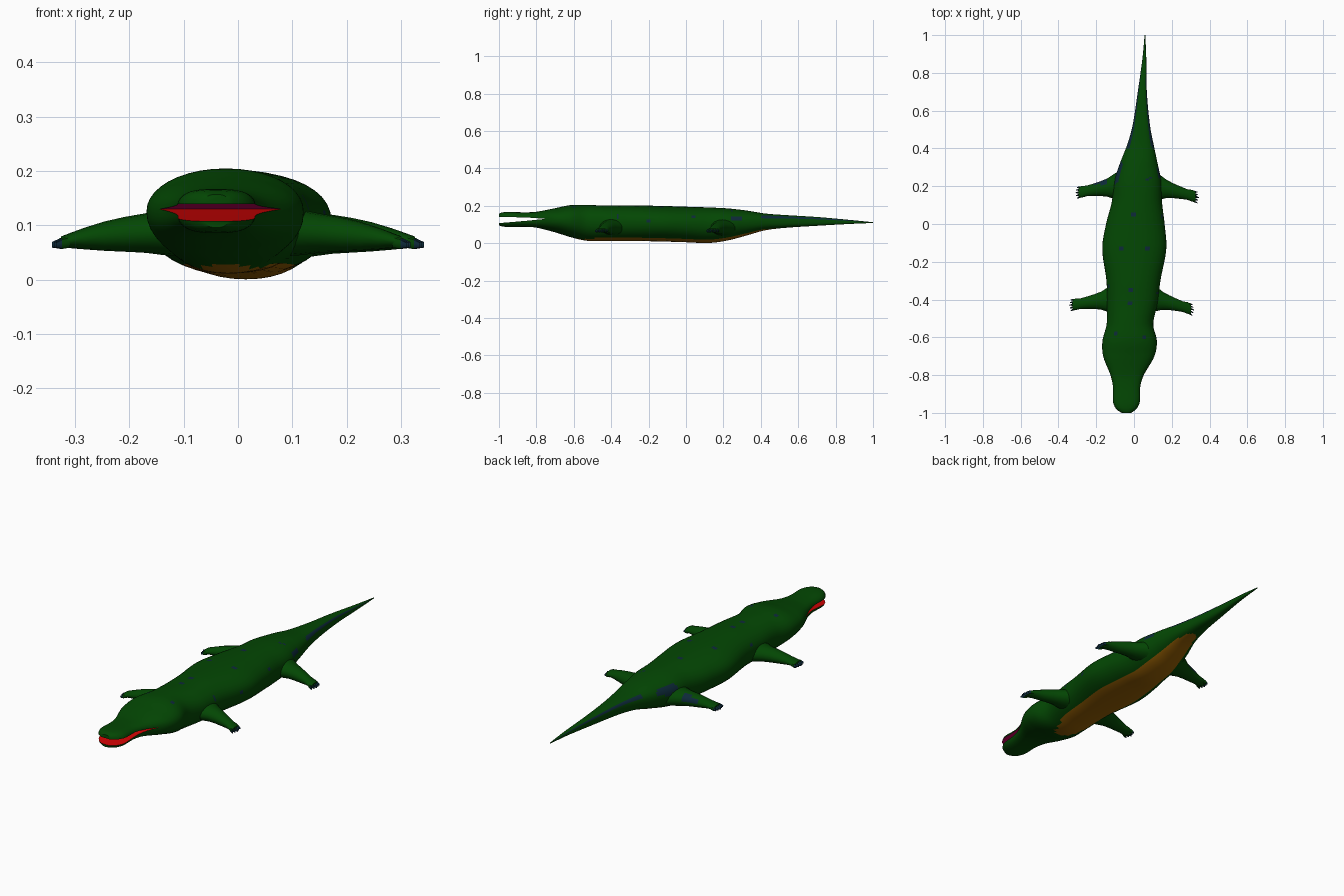
import bpy, bmesh, math
from mathutils import Vector

if "Cube" in bpy.data.objects:
    bpy.data.objects.remove(bpy.data.objects["Cube"])


def material(name, rgb):
    m = bpy.data.materials.new(name)
    m.diffuse_color = (*rgb, 1)
    m.use_nodes = True
    m.node_tree.nodes["Principled BSDF"].inputs["Base Color"].default_value = m.diffuse_color
    return m


MATS = [material("green skin", (0.001, 0.063, 0.001)),
        material("red mouth", (0.65, 0.001, 0.001)),
        material("orange brown belly", (0.30, 0.112, 0.001)),
        material("dark navy marks", (0.004, 0.022, 0.040)),
        material("magenta palate", (0.62, 0.001, 0.12))]
GREEN, RED, BELLY, NAVY, PALATE = range(5)


def loft(bm, rings, mat=GREEN):
    """Skin a list of rings and cap both ends."""
    loops = [[bm.verts.new(p) for p in r] for r in rings]
    n = len(loops[0])
    faces = [bm.faces.new((a[i], a[(i + 1) % n], b[(i + 1) % n], b[i]))
             for a, b in zip(loops, loops[1:]) for i in range(n)]
    faces += [bm.faces.new(loops[0][::-1]), bm.faces.new(loops[-1])]
    for f in faces:
        f.material_index = mat
    return faces


def finish(bm, name):
    bmesh.ops.recalc_face_normals(bm, faces=bm.faces[:])
    me = bpy.data.meshes.new(name)
    bm.to_mesh(me)
    bm.free()
    for m in MATS:
        me.materials.append(m)
    ob = bpy.data.objects.new(name, me)
    bpy.context.collection.objects.link(ob)
    return ob


def smooth(ob):
    bpy.ops.object.select_all(action='DESELECT')
    ob.select_set(True)
    bpy.context.view_layer.objects.active = ob
    bpy.ops.object.shade_smooth_by_angle(angle=math.radians(40))


# Body sections: y, left x, right x, bottom z, top z
KEYS = [(-1.00, -0.065, -0.015, 0.096, 0.157), (-0.985, -0.090, 0.008, 0.090, 0.164),
        (-0.95, -0.110, 0.030, 0.086, 0.167), (-0.86, -0.112, 0.034, 0.087, 0.165),
        (-0.80, -0.125, 0.052, 0.083, 0.168), (-0.70, -0.163, 0.108, 0.058, 0.187),
        (-0.62, -0.167, 0.121, 0.033, 0.203), (-0.53, -0.145, 0.102, 0.013, 0.204),
        (-0.42, -0.143, 0.125, 0.012, 0.201), (-0.30, -0.146, 0.140, 0.012, 0.202),
        (-0.13, -0.168, 0.171, 0.009, 0.199), (0.00, -0.148, 0.162, 0.005, 0.195),
        (0.12, -0.117, 0.148, 0.001, 0.191), (0.22, -0.106, 0.145, 0.014, 0.186),
        (0.32, -0.075, 0.125, 0.040, 0.175), (0.42, -0.036, 0.104, 0.068, 0.159),
        (0.52, -0.008, 0.085, 0.081, 0.151), (0.70, 0.020, 0.068, 0.093, 0.140),
        (0.88, 0.045, 0.065, 0.103, 0.124), (1.00, 0.056, 0.060, 0.108, 0.112)]


def section(y):
    """Smooth interpolation through the key sections."""
    i = 0
    while i < len(KEYS) - 2 and y > KEYS[i + 1][0]:
        i += 1
    a, b = KEYS[i], KEYS[i + 1]
    p, q = KEYS[max(i - 1, 0)], KEYS[min(i + 2, len(KEYS) - 1)]
    h = b[0] - a[0]
    t = (y - a[0]) / h
    out = []
    for k in range(1, 5):
        m0 = (b[k] - p[k]) / (b[0] - p[0]) * h
        m1 = (q[k] - a[k]) / (q[0] - a[0]) * h
        out.append((2*t**3 - 3*t**2 + 1)*a[k] + (t**3 - 2*t**2 + t)*m0
                   + (3*t**2 - 2*t**3)*b[k] + (t**3 - t**2)*m1)
    return out


def body_ring(y, n=40):
    """Rounded section, boxier along the jaws and the tail."""
    xl, xr, zb, zt = section(y)
    cx, hw, cz = (xl + xr) / 2, (xr - xl) / 2, zb + 0.53 * (zt - zb)
    boxy = max(min(1, max(0, (-0.68 - y) / 0.14)), min(1, max(0, (y - 0.3) / 0.2)))
    e = 0.92 - 0.22 * boxy
    ring = []
    for i in range(n):
        c, s = math.cos(math.tau * i / n), math.sin(math.tau * i / n)
        c = math.copysign(abs(c) ** e, c)
        s = math.copysign(abs(s) ** e, s)
        ring.append((cx + hw * c, y, cz + s * (zt - cz if s > 0 else cz - zb)))
    return ring


# Body, head and tail
bm = bmesh.new()
ys = [-1, -0.995, -0.985, -0.97] + [-0.95 + 0.01 * i for i in range(194)] + [0.99, 1]
loft(bm, [body_ring(y) for y in ys])
for f in bm.faces:
    c = f.calc_center_median()
    xl, xr, zb, zt = section(c.y)
    u = (c.x - (xl + xr) / 2) / ((xr - xl) / 2)
    v = (c.z - zb) / (zt - zb)
    if -0.60 + 0.35 * u * u < c.y < 0.50 - 0.1 * u * u and v < 0.4 and abs(u) < 0.6:
        f.material_index = BELLY
    elif 0.40 < c.y < 0.98 and v > 0.65 and 0.80 < abs(u) < 0.965:
        f.material_index = NAVY          # tail streaks
    elif math.hypot((c.y - 0.27) / (0.06 if u < 0 else 0.035),
                    (v - 0.7) / (0.14 if u < 0 else 0.08)) < 1 and abs(u) > 0.5:
        f.material_index = NAVY          # patches behind the hips
# small skin spots: the faces nearest each point
SPOTS = [(0.08, 0.24, 0.18), (0.01, 0.05, 0.2), (-0.06, -0.13, 0.2), (0.06, -0.13, 0.2),
         (-0.02, -0.42, 0.2), (-0.1, -0.58, 0.19), (0.055, -0.6, 0.2), (-0.02, -0.35, 0.2),
         (0.12, -0.36, 0.14), (0.15, 0.04, 0.135), (0.16, -0.2, 0.12), (-0.13, -0.33, 0.15)]
for s in SPOTS:
    near = sorted(bm.faces, key=lambda f: (f.calc_center_median() - Vector(s)).length_squared)
    for f in near[:2]:
        f.material_index = NAVY
body = finish(bm, "body")

# Open mouth, cut with a wedge whose faces colour the floor and palate
bm = bmesh.new()
wedge = [(-1.1, 0.104), (-0.99, 0.108), (-0.86, 0.119), (-0.75, 0.130), (-0.86, 0.138), (-1.1, 0.141)]
loft(bm, [[(x, y, z) for y, z in wedge] for x in (-0.3, 0.3)], RED)
for f in bm.faces:
    if f.calc_center_median().z > 0.131:
        f.material_index = PALATE
cutter = finish(bm, "mouth_cutter")
cutter.hide_render = True
mod = body.modifiers.new("mouth", 'BOOLEAN')
mod.operation, mod.solver, mod.object = 'DIFFERENCE', 'EXACT', cutter
mod.material_mode = 'INDEX'
bpy.context.view_layer.objects.active = body
bpy.ops.object.modifier_apply(modifier=mod.name)
bpy.data.objects.remove(cutter)
smooth(body)


def ellipse(c, ry, rz, n):
    return [c + Vector((0, ry * math.cos(math.tau * i / n), rz * math.sin(math.tau * i / n)))
            for i in range(n)]


def leg(name, base, tip, patch=False):
    """Tapered leg with a flat foot, five toes and dark claws."""
    bm = bmesh.new()
    base, tip = Vector(base), Vector(tip)
    shape = [(0, .080, .046), (.15, .066, .042), (.3, .048, .036), (.45, .039, .032), (.6, .033, .027),
             (.75, .028, .020), (.86, .031, .014), (.93, .027, .010)]
    faces = loft(bm, [ellipse(base.lerp(tip, t) + Vector((0, 0, 0.005 * math.sin(math.pi * t))), ry, rz, 16)
                      for t, ry, rz in shape])
    for f in faces:                      # navy patch on the back of the thigh
        d = f.calc_center_median() - base.lerp(tip, 0.45)
        if patch and abs(d.x) < 0.025 and d.y > 0.022 and d.z > 0.008:
            f.material_index = NAVY
    side = math.copysign(1, tip.x)
    for k in range(-2, 3):
        a = base.lerp(tip, 0.86) + Vector((0, 0.011 * k, 0))
        b = tip + Vector((-side * 0.004 * abs(k), 0.0145 * k, -0.003))
        m = a.lerp(b, 0.58)
        loft(bm, [ellipse(a, .007, .011, 8), ellipse(m, .0055, .010, 8)])
        loft(bm, [ellipse(m, .005, .0095, 8), ellipse(b, .002, .005, 8)], NAVY)
    smooth(finish(bm, name))


# Legs, splayed outwards
leg("front_leg_right", (0.08, -0.385, 0.088), (0.318, -0.455, 0.067))
leg("front_leg_left", (-0.10, -0.395, 0.088), (-0.343, -0.430, 0.067))
leg("hind_leg_right", (0.10, 0.205, 0.085), (0.343, 0.140, 0.067))
leg("hind_leg_left", (-0.07, 0.205, 0.085), (-0.310, 0.165, 0.067), patch=True)
